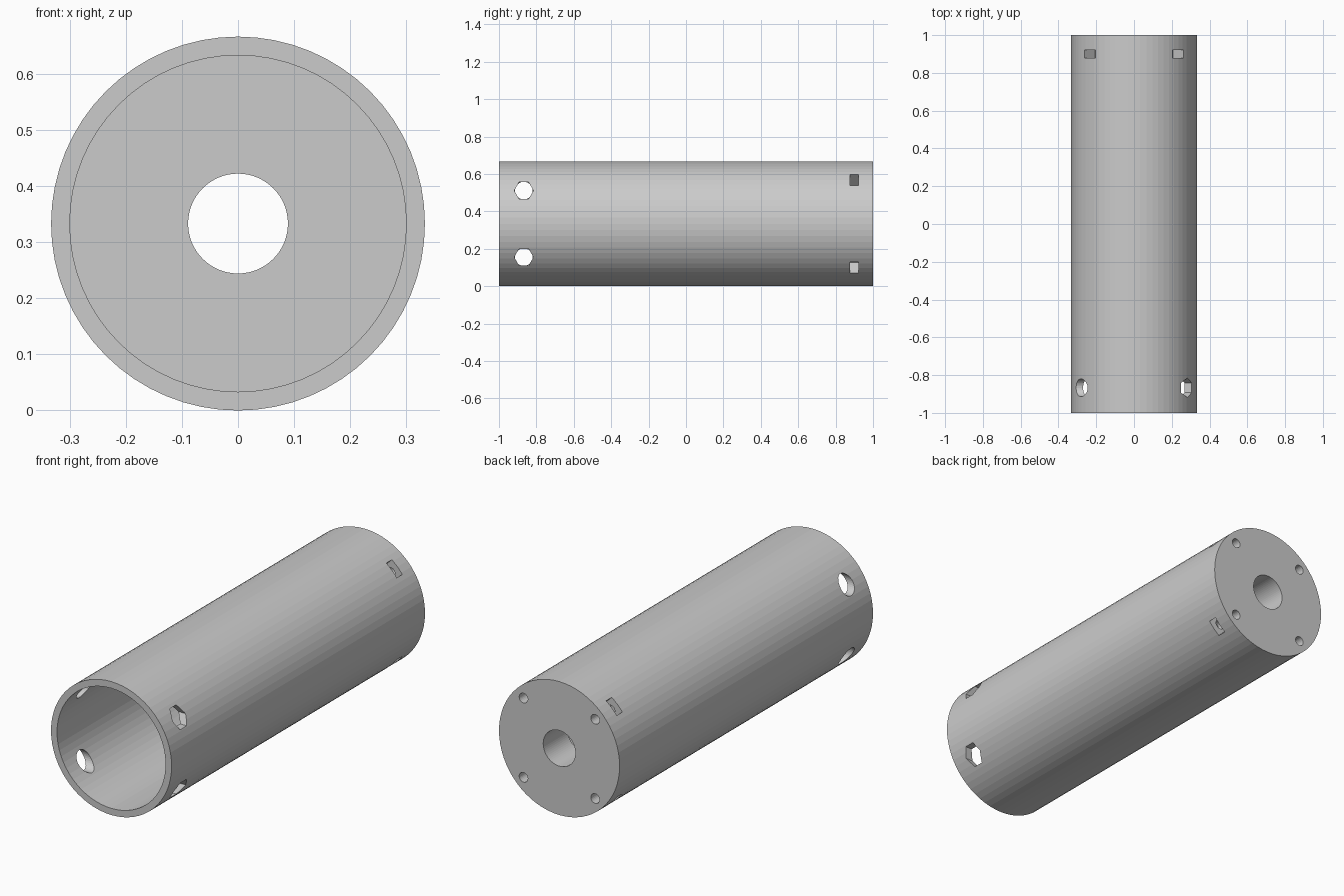
import bpy
from math import pi, radians, sin, cos

if "Cube" in bpy.data.objects:
    bpy.data.objects.remove(bpy.data.objects["Cube"])

R, INNER, CZ = 0.3333, 0.30, 0.3333
PLATE = 0.19            # thickness of the closed rear end


def cylinder(name, r, a, b, axis, sides=64, spin=0.0):
    """Cylinder from point a along 'x' or 'y' up to coordinate b."""
    i = 'xy'.index(axis)
    centre = list(a)
    centre[i] = (a[i] + b) / 2
    rot = (0, pi / 2, 0) if axis == 'x' else (pi / 2, 0, 0)
    bpy.ops.mesh.primitive_cylinder_add(vertices=sides, radius=r, depth=abs(b - a[i]),
                                        location=centre, rotation=rot)
    ob = bpy.context.object
    ob.name = name
    return ob


tube = cylinder("tube_body", R, (0, -1, CZ), 1, 'y')
cutters = []

# open bore from the front, and the round hole through the rear plate
cutters.append(cylinder("bore_cutter", INNER, (0, -1.1, CZ), 1 - PLATE, 'y'))
cutters.append(cylinder("centre_hole_cutter", 0.089, (0, 0.7, CZ), 1.1, 'y'))

# cross-bolt holes at the front: round on the left, hexagonal on the right
for s in (-1, 1):
    z = CZ + s * 0.178
    cutters.append(cylinder("bolt_hole_cutter", 0.047, (-0.5, -0.867, z), 0, 'x', 32))
    cutters.append(cylinder("hex_hole_cutter", 0.0515, (0.1, -0.867, z), 0.5, 'x', 6))

# rear screw holes, each meeting a radial nut slot
for k in range(4):
    a = radians(45 + 90 * k)
    r = 0.28
    cutters.append(cylinder("screw_hole_cutter", 0.024,
                            (r * cos(a), 0.84, CZ + r * sin(a)), 1.1, 'y', 24))
    r = 0.32
    bpy.ops.mesh.primitive_cube_add(size=1, location=(r * cos(a), 0.9, CZ + r * sin(a)),
                                    rotation=(0, -a, 0))
    slot = bpy.context.object
    slot.name = "nut_slot_cutter"
    slot.scale = (0.14, 0.044, 0.082)
    cutters.append(slot)

# cut everything, then remove the cutters
for c in cutters:
    bpy.context.view_layer.objects.active = tube
    m = tube.modifiers.new("cut", 'BOOLEAN')
    m.operation, m.solver, m.object = 'DIFFERENCE', 'EXACT', c
    bpy.ops.object.modifier_apply(modifier=m.name)
    bpy.data.objects.remove(c)
